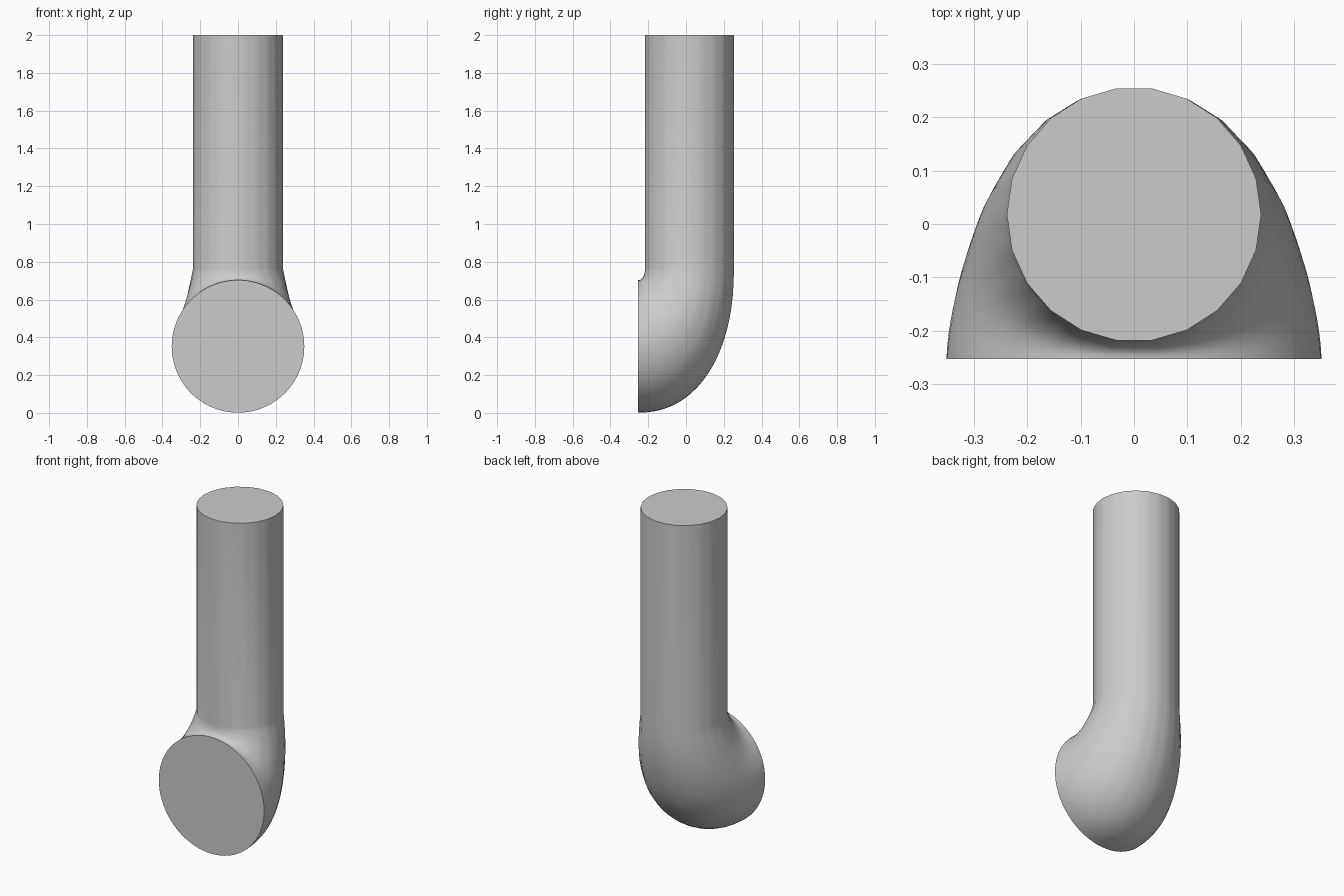
import bpy, bmesh
from math import sin, cos, pi, radians

if "Cube" in bpy.data.objects:
    bpy.data.objects.remove(bpy.data.objects["Cube"], do_unlink=True)

grey = bpy.data.materials.new("plain grey")
grey.use_nodes = True
grey.diffuse_color = (0.6, 0.6, 0.6, 1)
grey.node_tree.nodes["Principled BSDF"].inputs["Base Color"].default_value = (0.6, 0.6, 0.6, 1)

SIDES, FACETS, STEPS = 66, 22, 20
MOUTH_R, MOUTH_Y, MOUTH_Z = 0.351, -0.253, 0.352
SHAFT_R, SHAFT_Y, SHAFT_Z, TOP_Z = 0.238, 0.018, 0.765, 2.0


def facet_radius(a):
    """Radius of the faceted shaft outline at angle a."""
    step = 2 * pi / FACETS
    return SHAFT_R * cos(step / 2) / cos(a % step - step / 2)


def bend_point(a, s):
    """Point at angle a, fraction s along the bend from mouth to shaft."""
    r = facet_radius(a)
    y_end, z_start = SHAFT_Y - r * sin(a), MOUTH_Z + MOUTH_R * sin(a)
    u, power = s * pi / 2, 2 / 2.2
    x = cos(a) * (MOUTH_R + (r - MOUTH_R) * s ** 1.4)
    y = MOUTH_Y + (y_end - MOUTH_Y) * sin(u) ** power
    z = z_start + (SHAFT_Z - z_start) * (1 - max(cos(u), 0) ** power)
    return x, y, z


bm = bmesh.new()
angles = [2 * pi * i / SIDES for i in range(SIDES)]

# Flared bend, then the straight shaft
rings = [[bm.verts.new(bend_point(a, k / STEPS)) for a in angles] for k in range(STEPS + 1)]
rings.append([bm.verts.new((v.co.x, v.co.y, TOP_Z)) for v in rings[-1]])
for low, high in zip(rings, rings[1:]):
    for i in range(SIDES):
        j = (i + 1) % SIDES
        bm.faces.new((low[i], low[j], high[j], high[i]))

# Flat end caps
bm.faces.new(rings[0])
bm.faces.new(rings[-1])
bmesh.ops.recalc_face_normals(bm, faces=bm.faces)

mesh = bpy.data.meshes.new("elbow_pipe")
bm.to_mesh(mesh)
bm.free()
mesh.materials.append(grey)
pipe = bpy.data.objects.new("elbow_pipe", mesh)
bpy.context.collection.objects.link(pipe)
bpy.context.view_layer.objects.active = pipe
pipe.select_set(True)
bpy.ops.object.shade_smooth_by_angle(angle=radians(40))
